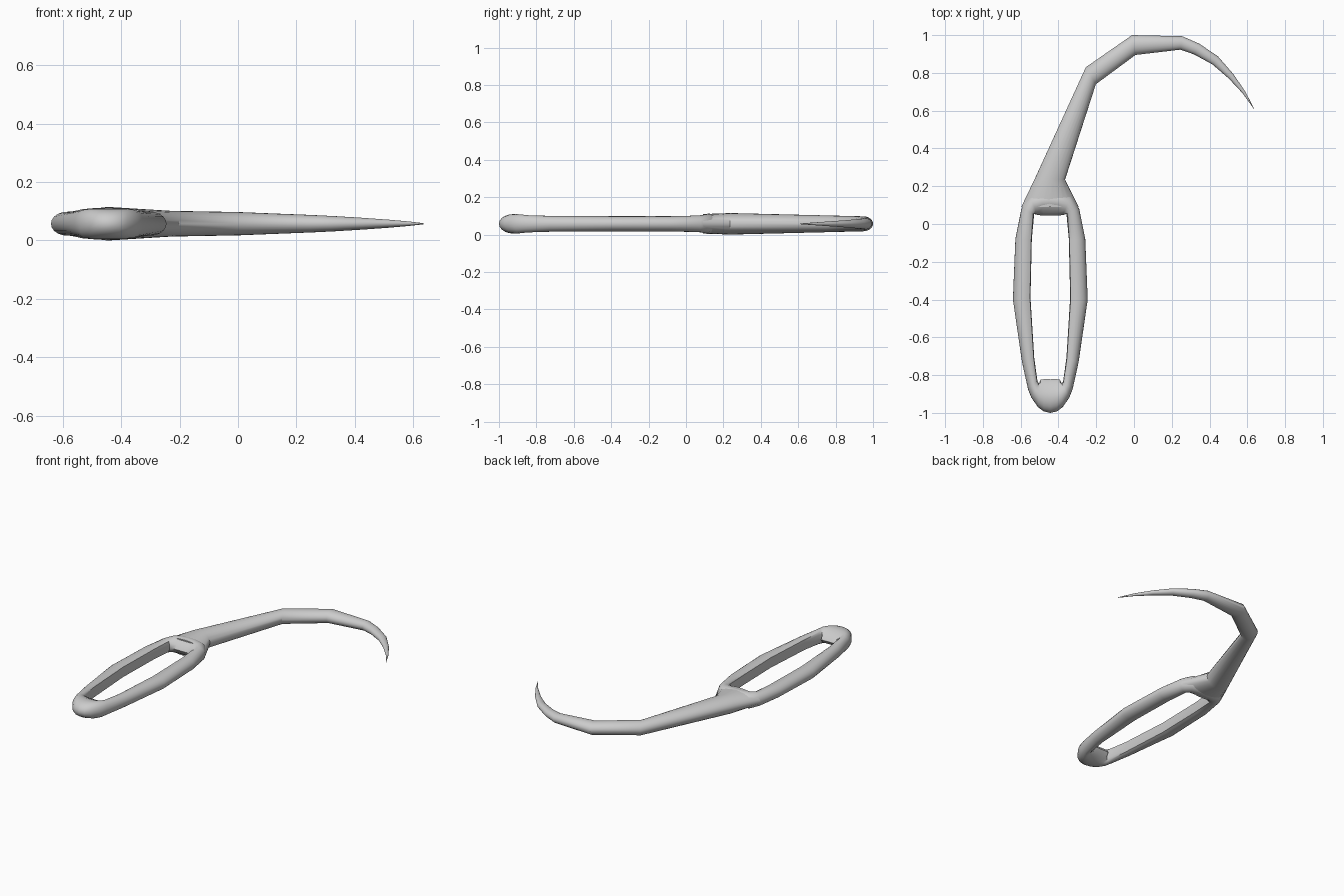
import bpy, bmesh
from math import cos, sin, pi, radians
from mathutils import Vector

if "Cube" in bpy.data.objects:
    bpy.data.objects.remove(bpy.data.objects["Cube"])

ZC = 0.0575   # mid height of the whole tool
XC = -0.443   # centre line of the loop handle


def loft(name, rings, closed, angle):
    """Skin a list of equally sized point rings into one object."""
    bm = bmesh.new()
    vs = [[bm.verts.new(p) for p in r] for r in rings]
    n, m = len(vs), len(vs[0])
    for i in range(n if closed else n - 1):
        a, b = vs[i], vs[(i + 1) % n]
        for j in range(m):
            k = (j + 1) % m
            bm.faces.new((a[j], a[k], b[k], b[j]))
    if not closed:
        bm.faces.new(vs[0])
        bm.faces.new(vs[-1])
    bmesh.ops.remove_doubles(bm, verts=bm.verts, dist=1e-5)
    bmesh.ops.recalc_face_normals(bm, faces=bm.faces)
    me = bpy.data.meshes.new(name)
    bm.to_mesh(me)
    bm.free()
    ob = bpy.data.objects.new(name, me)
    bpy.context.collection.objects.link(ob)
    bpy.ops.object.select_all(action='DESELECT')
    ob.select_set(True)
    bpy.context.view_layer.objects.active = ob
    bpy.ops.object.shade_smooth_by_angle(angle=radians(angle))
    return ob


def handle_ring(sx, ox, oy, ix, iy, h, bulge):
    """Rounded outside, rimmed inside with an optional inward bulge."""
    o = Vector((XC + sx * ox, oy, ZC))
    i = Vector((XC + sx * ix, iy, ZC))
    d = (i - o).normalized()
    lim, steps = radians(128), 14
    pts = []
    for s in range(steps + 1):
        t = -lim + 2 * lim * s / steps
        f = (1 - cos(t)) / (1 - cos(lim))
        p = o.lerp(i, f)
        p.z += h * sin(t)
        pts.append(p)
    rim = h * sin(lim)
    for s in (0.6, 0, -0.6):
        p = i + d * bulge * (1 - s * s)
        p.z += rim * s
        pts.append(p)
    return pts


# Loop handle: outer x, outer y, inner x, inner y, half height, inner bulge
stations = [
    (0, -1.0, 0, -0.875, 0.052, 0.053),
    (0.035, -0.992, 0.03, -0.874, 0.052, 0.053),
    (0.065, -0.970, 0.055, -0.868, 0.052, 0.045),
    (0.100, -0.920, 0.067, -0.858, 0.050, 0.015),
    (0.118, -0.875, 0.071, -0.835, 0.046, 0.004),
    (0.150, -0.730, 0.088, -0.710, 0.042, 0.003),
    (0.198, -0.400, 0.108, -0.390, 0.041, 0.003),
    (0.185, -0.080, 0.101, -0.080, 0.041, 0.003),
    (0.153, 0.080, 0.091, 0.055, 0.044, 0.006),
    (0.110, 0.150, 0.078, 0.075, 0.050, 0.030),
    (0.050, 0.170, 0.040, 0.086, 0.054, 0.042),
    (0, 0.175, 0, 0.088, 0.055, 0.043),
]
rings = [handle_ring(1, *s) for s in stations]
rings += [handle_ring(-1, *s) for s in stations[-2:0:-1]]
loft("loop_handle", rings, True, 40)

# Hooked shaft: outer edge x, y, inner edge x, y, half height
hook = [
    (-0.597, 0.090, -0.293, 0.090, 0.052),
    (-0.525, 0.240, -0.365, 0.235, 0.0575),
    (-0.255, 0.830, -0.202, 0.740, 0.044),
    (-0.010, 1.000, 0.008, 0.895, 0.040),
    (0.255, 0.994, 0.245, 0.923, 0.030),
    (0.345, 0.955, 0.318, 0.898, 0.026),
    (0.445, 0.887, 0.415, 0.845, 0.020),
    (0.525, 0.795, 0.502, 0.770, 0.014),
    (0.590, 0.700, 0.575, 0.692, 0.008),
    (0.636, 0.610, 0.634, 0.610, 0.002),
]
SIDES = 24
rings = []
for ax, ay, bx, by, h in hook:
    a, b = Vector((ax, ay, ZC)), Vector((bx, by, ZC))
    c, r = (a + b) / 2, (a - b) / 2
    rings.append([c + r * cos(2 * pi * k / SIDES)
                  + Vector((0, 0, h * sin(2 * pi * k / SIDES))) for k in range(SIDES)])
loft("hooked_shaft", rings, False, 35)
